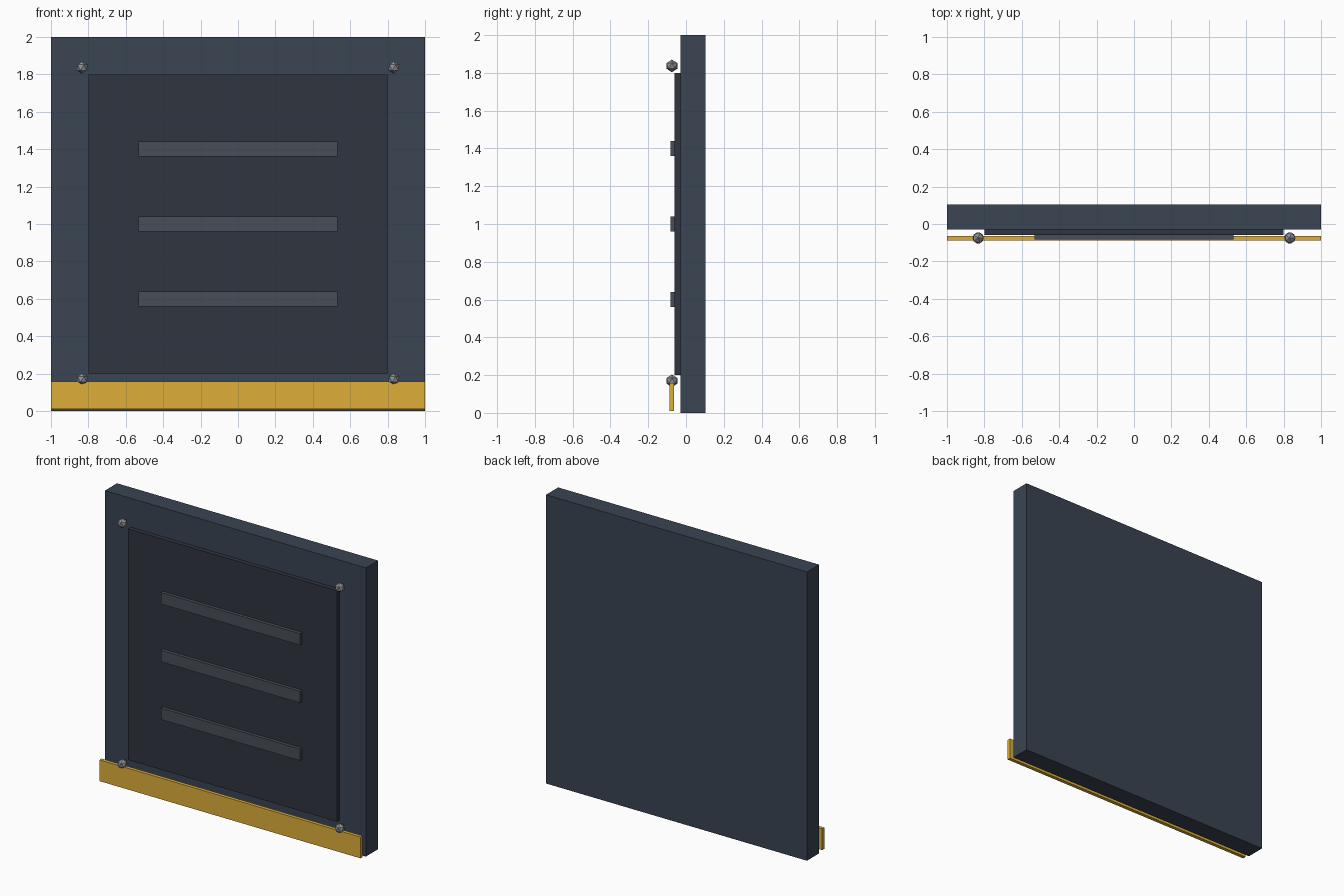
import bpy

if "Cube" in bpy.data.objects:
    bpy.data.objects.remove(bpy.data.objects["Cube"])


def material(name, rgb):
    m = bpy.data.materials.new(name)
    m.diffuse_color = (*rgb, 1)
    m.use_nodes = True
    m.node_tree.nodes["Principled BSDF"].inputs["Base Color"].default_value = m.diffuse_color
    return m


SLATE = material("slate", (0.042, 0.058, 0.085))
DARK = material("dark_slate", (0.028, 0.035, 0.050))
RIB = material("rib_grey", (0.065, 0.074, 0.098))
YELLOW = material("warning_yellow", (0.72, 0.42, 0.04))
STEEL = material("bolt_steel", (0.27, 0.28, 0.30))


def box(name, x, y, z, mat):
    """Box from (min, max) ranges along each axis."""
    spans = (x, y, z)
    bpy.ops.mesh.primitive_cube_add(size=1, location=[(a + b) / 2 for a, b in spans])
    o = bpy.context.object
    o.name = name
    o.scale = [b - a for a, b in spans]
    bpy.ops.object.transform_apply(location=False, rotation=False, scale=True)
    o.data.materials.append(mat)


# Main wall slab and raised inner panel
box("wall_slab", (-1, 1), (-0.029, 0.104), (0, 2), SLATE)
box("inner_panel", (-0.8, 0.8), (-0.060, -0.029), (0.2, 1.8), DARK)

# Three horizontal ribs
for i, z in enumerate((0.6, 1.0, 1.4)):
    box(f"rib_{i + 1}", (-0.533, 0.533), (-0.083, -0.060), (z - 0.04, z + 0.04), RIB)

# Yellow strip standing just off the bottom edge
box("bottom_strip", (-1, 1), (-0.087, -0.063), (0.01, 0.157), YELLOW)

# Faceted corner bolts
for x in (-0.833, 0.833):
    for z in (0.17, 1.837):
        bpy.ops.mesh.primitive_ico_sphere_add(subdivisions=1, radius=0.0335,
                                              location=(x, -0.0745, z))
        o = bpy.context.object
        o.name = f"bolt_{'left' if x < 0 else 'right'}_{'lower' if z < 1 else 'upper'}"
        o.data.materials.append(STEEL)
